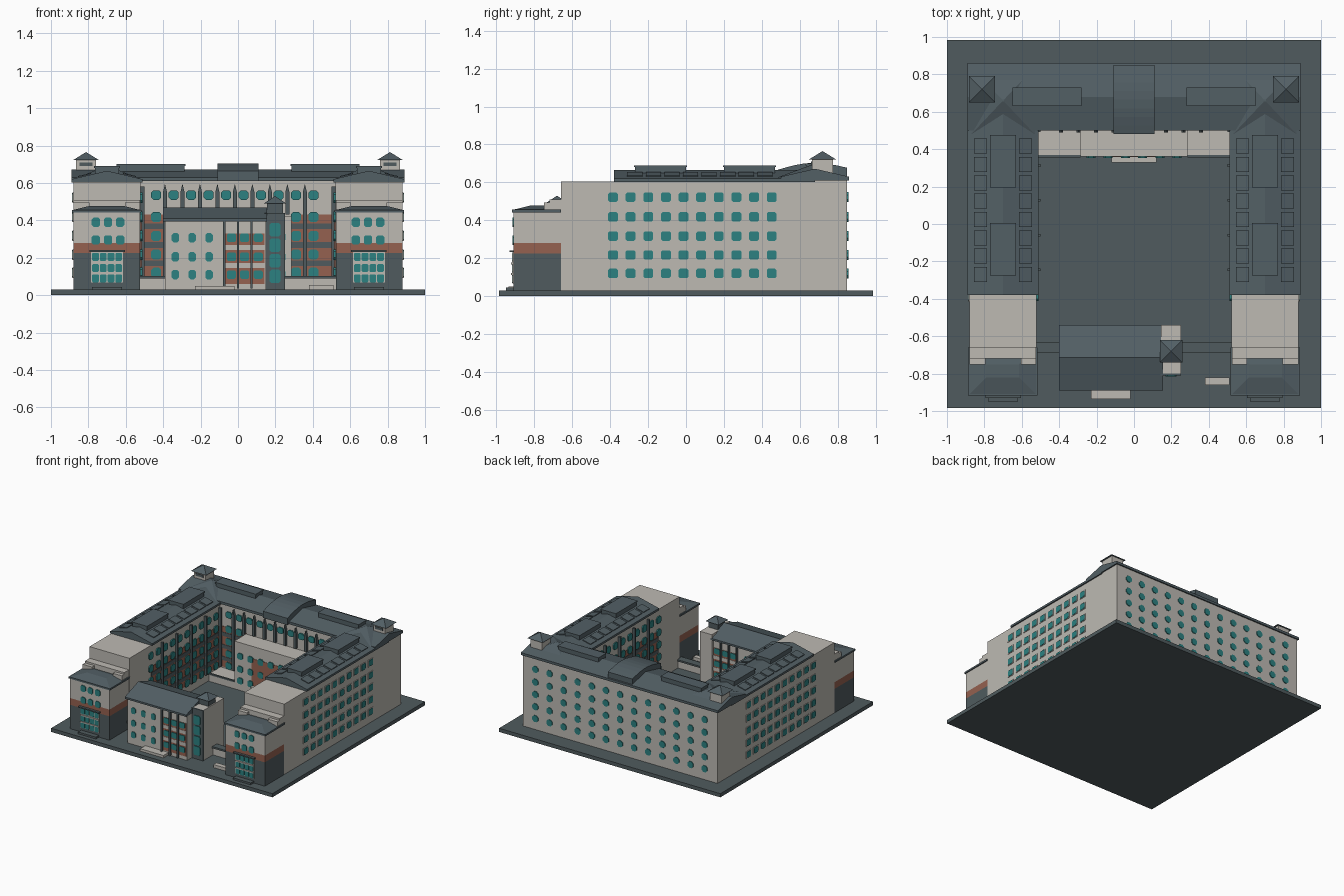
import bpy, bmesh, math
from mathutils import Vector

if "Cube" in bpy.data.objects:
    bpy.data.objects.remove(bpy.data.objects["Cube"])


def material(name, rgb):
    m = bpy.data.materials.new(name)
    m.diffuse_color = (*rgb, 1)
    m.use_nodes = True
    m.node_tree.nodes["Principled BSDF"].inputs["Base Color"].default_value = m.diffuse_color
    return m


SLATE = material("slate", (0.08, 0.105, 0.112))
ROOF = material("roof slate", (0.085, 0.115, 0.13))
STONE = material("pale stone", (0.51, 0.49, 0.45))
BRICK = material("brick red", (0.30, 0.12, 0.08))
GLASS = material("teal glass", (0.025, 0.22, 0.22))


def finish(name, bm, mat):
    bmesh.ops.recalc_face_normals(bm, faces=bm.faces)
    me = bpy.data.meshes.new(name)
    bm.to_mesh(me)
    bm.free()
    me.materials.append(mat)
    ob = bpy.data.objects.new(name, me)
    bpy.context.collection.objects.link(ob)
    return ob


def add_prism(bm, pts, offset):
    """Closed prism from a ring of points pushed along an offset."""
    lo = [bm.verts.new(p) for p in pts]
    hi = [bm.verts.new(Vector(p) + Vector(offset)) for p in pts]
    n = len(pts)
    bm.faces.new(lo)
    bm.faces.new(hi)
    for i in range(n):
        bm.faces.new((lo[i], lo[(i + 1) % n], hi[(i + 1) % n], hi[i]))


def prism(name, pts, offset, mat):
    bm = bmesh.new()
    add_prism(bm, pts, offset)
    return finish(name, bm, mat)


def add_box(bm, x0, x1, y0, y1, z0, z1):
    add_prism(bm, [(x0, y0, z0), (x1, y0, z0), (x1, y1, z0), (x0, y1, z0)], (0, 0, z1 - z0))


def box(name, x0, x1, y0, y1, z0, z1, mat):
    bm = bmesh.new()
    add_box(bm, x0, x1, y0, y1, z0, z1)
    return finish(name, bm, mat)


def frustum(name, x0, x1, y0, y1, z0, z1, ix, iy, mat):
    """Box whose top is inset by ix, iy: hips and pyramids."""
    bm = bmesh.new()
    a = [bm.verts.new(p) for p in ((x0, y0, z0), (x1, y0, z0), (x1, y1, z0), (x0, y1, z0))]
    b = [bm.verts.new(p) for p in ((x0 + ix, y0 + iy, z1), (x1 - ix, y0 + iy, z1),
                                   (x1 - ix, y1 - iy, z1), (x0 + ix, y1 - iy, z1))]
    bm.faces.new(a)
    bm.faces.new(b)
    for i in range(4):
        bm.faces.new((a[i], a[(i + 1) % 4], b[(i + 1) % 4], b[i]))
    bmesh.ops.remove_doubles(bm, verts=bm.verts, dist=1e-4)
    return finish(name, bm, mat)


def plates(name, axis, at, sign, us, zs, w, h, mat, cut=0.0, depth=0.006):
    """Grid of thin plates on a wall; axis is the wall normal, cut chamfers corners."""
    bm = bmesh.new()
    a, b = w / 2, h / 2
    if cut:
        ring = [(-a + cut, -b), (a - cut, -b), (a, -b + cut), (a, b - cut),
                (a - cut, b), (-a + cut, b), (-a, b - cut), (-a, -b + cut)]
    else:
        ring = [(-a, -b), (a, -b), (a, b), (-a, b)]
    for u in us:
        for z in zs:
            if axis == 'y':
                add_prism(bm, [(u + p, at, z + q) for p, q in ring], (0, sign * depth, 0))
            else:
                add_prism(bm, [(at, u + p, z + q) for p, q in ring], (sign * depth, 0, 0))
    return finish(name, bm, mat)


ROWS = [0.12, 0.217, 0.317, 0.418, 0.522]
COLS = [-0.385 + 0.093 * i for i in range(10)]

# ground slab and rear range
box("base_slab", -1, 1, -0.985, 0.985, 0, 0.03, SLATE)
box("rear_range", -0.88, 0.88, 0.51, 0.85, 0.03, 0.61, STONE)
prism("rear_roof", [(-0.89, 0.50, 0.61), (-0.89, 0.50, 0.63), (-0.89, 0.68, 0.672),
                    (-0.89, 0.86, 0.63), (-0.89, 0.86, 0.61)], (1.78, 0, 0), ROOF)
plates("rear_windows", 'y', 0.85, 1, [-0.765 + 0.1275 * i for i in range(13)], ROWS,
       0.052, 0.052, GLASS, 0.015)

# arched roof over the rear centre
arch = [(-0.11, 0.48, 0.61)]
for i in range(9):
    t = i / 8
    arch.append((-0.11, 0.48 + 0.37 * t, 0.665 + 0.012 * t + 0.032 * math.sin(math.pi * t)))
arch.append((-0.11, 0.85, 0.61))
prism("arched_roof", arch, (0.22, 0, 0), ROOF)

for s, side in ((-1, "left"), (1, "right")):
    def sx(a, b):
        return min(s * a, s * b), max(s * a, s * b)

    # wing body, gable roof and roof lights
    x0, x1 = sx(0.52, 0.88)
    box(side + "_wing", x0, x1, -0.66, 0.51, 0.03, 0.605, STONE)
    prism(side + "_wing_roof", [(s * 0.51, -0.38, 0.603), (s * 0.51, -0.38, 0.62), (s * 0.70, -0.38, 0.665),
                                (s * 0.89, -0.38, 0.62), (s * 0.89, -0.38, 0.603)], (0, 1.06, 0), ROOF)
    for k, (a, b) in enumerate(((-0.27, 0.0), (0.20, 0.47))):
        box(f"{side}_roof_light_{k}", *sx(0.635, 0.765), a, b, 0.64, 0.68, ROOF)
        box(f"{side}_roof_light_cap_{k}", *sx(0.63, 0.77), a - 0.005, b + 0.005, 0.68, 0.69, ROOF)
    box(side + "_rear_roof_light", *sx(0.285, 0.645), 0.635, 0.725, 0.64, 0.69, ROOF)
    box(side + "_rear_roof_light_cap", *sx(0.28, 0.65), 0.63, 0.73, 0.69, 0.70, ROOF)
    # raised panels along both slopes
    bm = bmesh.new()
    for i in range(8):
        y = -0.31 + 0.098 * i
        for xa, xb, za, zb in ((0.545, 0.615, 0.631, 0.648), (0.785, 0.855, 0.648, 0.631)):
            add_prism(bm, [(s * xa, y, za), (s * xb, y, zb), (s * xb, y + 0.08, zb),
                           (s * xa, y + 0.08, za)], (0, 0, 0.006))
    finish(side + "_roof_panels", bm, ROOF)
    frustum(side + "_corner_hip", *sx(0.53, 0.87), 0.48, 0.84, 0.625, 0.69, 0.165, 0.175, ROOF)

    # corner turret
    box(side + "_turret", *sx(0.76, 0.865), 0.665, 0.775, 0.61, 0.725, STONE)
    plates(side + "_turret_opening", 'y', 0.665, -1, [s * 0.812], [0.70], 0.07, 0.02, SLATE)
    frustum(side + "_turret_roof", *sx(0.743, 0.882), 0.65, 0.79, 0.722, 0.765, 0.0695, 0.07, ROOF)

    # outer facade windows
    plates(side + "_outer_frames", 'x', s * 0.88, s, COLS, ROWS, 0.064, 0.056, STONE, 0, 0.004)
    plates(side + "_outer_windows", 'x', s * 0.88, s, COLS, ROWS, 0.052, 0.050, GLASS, 0.008, 0.007)

    # courtyard facade: brick field, slate bands, windows and fins
    plates(side + "_court_brick", 'x', s * 0.52, -s, [0.065], [0.265], 0.89, 0.33, BRICK, 0, 0.003)
    plates(side + "_court_bands", 'x', s * 0.52, -s, [0.065], [0.17, 0.268, 0.368], 0.89, 0.03, SLATE, 0, 0.006)
    plates(side + "_court_windows", 'x', s * 0.52, -s, COLS, ROWS, 0.054, 0.056, GLASS, 0.012, 0.009)
    plates(side + "_court_fins", 'x', s * 0.52, -s, [c + 0.0465 for c in COLS[1::2]], [0.34],
           0.014, 0.48, SLATE, 0, 0.02)

    # front pavilion in stacked colour bands
    px0, px1 = sx(0.525, 0.88)
    for part, z0, z1, m in (("plinth", 0.03, 0.225, SLATE), ("brick_band", 0.225, 0.28, BRICK),
                            ("upper", 0.28, 0.445, STONE)):
        box(f"{side}_pavilion_{part}", px0, px1, -0.91, -0.66, z0, z1, m)
    box(side + "_pavilion_cornice", *sx(0.515, 0.888), -0.918, -0.66, 0.442, 0.456, ROOF)
    frustum(side + "_pavilion_hip", *sx(0.525, 0.88), -0.91, -0.66, 0.456, 0.478, 0.09, 0.09, ROOF)
    box(side + "_pavilion_step", px0, px1, -0.72, -0.66, 0.45, 0.51, STONE)
    for k, (a, b) in enumerate(((0.525, 0.605), (0.795, 0.88))):
        box(f"{side}_pavilion_step_end_{k}", *sx(a, b), -0.75, -0.71, 0.45, 0.495, STONE)
    xs = [s * (0.695 + d) for d in (-0.065, 0, 0.065)]
    plates(side + "_pavilion_windows", 'y', -0.91, -1, xs, [0.295, 0.39], 0.045, 0.05, GLASS, 0.01)

    # glazed bay with rails and a small canopy
    bx = s * 0.70
    plates(side + "_bay_surround", 'y', -0.91, -1, [bx], [0.15], 0.17, 0.165, STONE, 0, 0.004)
    bay = [bx + d for d in (-0.062, -0.021, 0.021, 0.062)]
    plates(side + "_bay_glass", 'y', -0.91, -1, bay, [0.09, 0.145, 0.205], 0.036, 0.042, GLASS, 0.005, 0.008)
    plates(side + "_bay_rails", 'y', -0.91, -1, [bx], [0.117, 0.172], 0.165, 0.009, STONE, 0, 0.012)
    box(side + "_bay_canopy", bx - 0.095, bx + 0.095, -0.93, -0.91, 0.232, 0.242, SLATE)
    box(side + "_bay_step", bx - 0.08, bx + 0.08, -0.95, -0.91, 0.03, 0.045, SLATE)

    # low ends of the courtyard block
    box(side + "_low_annex", *sx(0.285, 0.515), 0.36, 0.51, 0.03, 0.09, STONE)
    box(side + "_annex_edge", *sx(0.285, 0.515), 0.355, 0.37, 0.085, 0.097, SLATE)

# rear courtyard facade
INNER = [-0.4375 + 0.0935 * i for i in range(10)]
ENDS = [INNER[0], INNER[1], INNER[-2], INNER[-1]]
plates("rear_court_brick", 'y', 0.51, -1, [-0.40, 0.40], [0.265], 0.235, 0.33, BRICK, 0, 0.003)
plates("rear_court_bands", 'y', 0.51, -1, [-0.40, 0.40], [0.17, 0.268, 0.368], 0.235, 0.03, SLATE, 0, 0.006)
plates("rear_court_upper_windows", 'y', 0.51, -1, INNER, [0.535], 0.054, 0.05, GLASS, 0.012, 0.009)
plates("rear_court_lower_windows", 'y', 0.51, -1, ENDS, ROWS[:4], 0.054, 0.054, GLASS, 0.012, 0.009)
bm = bmesh.new()
for i in range(9):
    x = INNER[i] + 0.047
    z0 = 0.10 if abs(x) > 0.29 else 0.43
    add_prism(bm, [(x - 0.011, 0.51, z0), (x + 0.011, 0.51, z0), (x + 0.011, 0.51, 0.55),
                   (x, 0.51, 0.595), (x - 0.011, 0.51, 0.55)], (0, -0.02, 0))
finish("rear_court_fins", bm, SLATE)

# projecting courtyard block
box("court_block", -0.285, 0.285, 0.36, 0.51, 0.03, 0.42, STONE)
plates("court_block_brick", 'y', 0.36, -1, [0.0], [0.20], 0.26, 0.24, BRICK, 0, 0.003)
plates("court_block_windows", 'y', 0.36, -1, [-0.23 + 0.092 * i for i in range(6)], [0.11, 0.205, 0.31],
       0.048, 0.05, GLASS, 0.01, 0.008)
box("court_entrance", -0.12, 0.12, 0.33, 0.36, 0.03, 0.10, STONE)

# front gatehouse with pitched roof
box("gatehouse", -0.39, 0.15, -0.87, -0.56, 0.03, 0.405, STONE)
prism("gatehouse_roof", [(-0.40, -0.89, 0.395), (-0.40, -0.89, 0.41), (-0.40, -0.715, 0.47),
                         (-0.40, -0.54, 0.41), (-0.40, -0.54, 0.395)], (0.555, 0, 0), ROOF)
GZ = [0.11, 0.205, 0.307]
for y, d, label in ((-0.87, -1, "front"), (-0.56, 1, "rear")):
    plates(f"gatehouse_{label}_windows", 'y', y, d, [-0.335, -0.245, -0.155], GZ, 0.04, 0.05, GLASS, 0.01)
    plates(f"gatehouse_{label}_brick", 'y', y, d, [0.035], [0.195], 0.215, 0.27, BRICK, 0, 0.003)
    plates(f"gatehouse_{label}_sills", 'y', y, d, [0.035], [0.158, 0.255], 0.215, 0.028, STONE, 0, 0.005)
    plates(f"gatehouse_{label}_bay_windows", 'y', y, d, [-0.035, 0.035, 0.108], GZ, 0.05, 0.045, GLASS, 0.008, 0.008)
    plates(f"gatehouse_{label}_posts", 'y', y, d, [-0.073, 0.0, 0.072], [0.215], 0.012, 0.36, SLATE, 0, 0.018)
box("gatehouse_step", -0.23, -0.02, -0.935, -0.87, 0.03, 0.05, STONE)

# stair tower beside the gatehouse
box("stair_tower", 0.145, 0.25, -0.80, -0.54, 0.03, 0.44, STONE)
box("stair_tower_front", 0.143, 0.252, -0.81, -0.80, 0.03, 0.44, SLATE)
plates("stair_tower_glass", 'y', -0.81, -1, [0.198], [0.10, 0.183, 0.267, 0.35], 0.06, 0.072, GLASS, 0.01)
box("stair_tower_lantern", 0.155, 0.24, -0.725, -0.635, 0.44, 0.495, SLATE)
frustum("stair_tower_roof", 0.138, 0.258, -0.74, -0.62, 0.49, 0.53, 0.06, 0.06, ROOF)

# low link walls and side step
for k, (a, b) in enumerate(((-0.525, -0.39), (0.25, 0.525))):
    box(f"link_wall_{k}", a, b, -0.68, -0.64, 0.03, 0.09, STONE)
    box(f"link_wall_cap_{k}", a, b, -0.69, -0.63, 0.088, 0.102, SLATE)
box("side_step", 0.38, 0.51, -0.86, -0.82, 0.03, 0.055, STONE)
